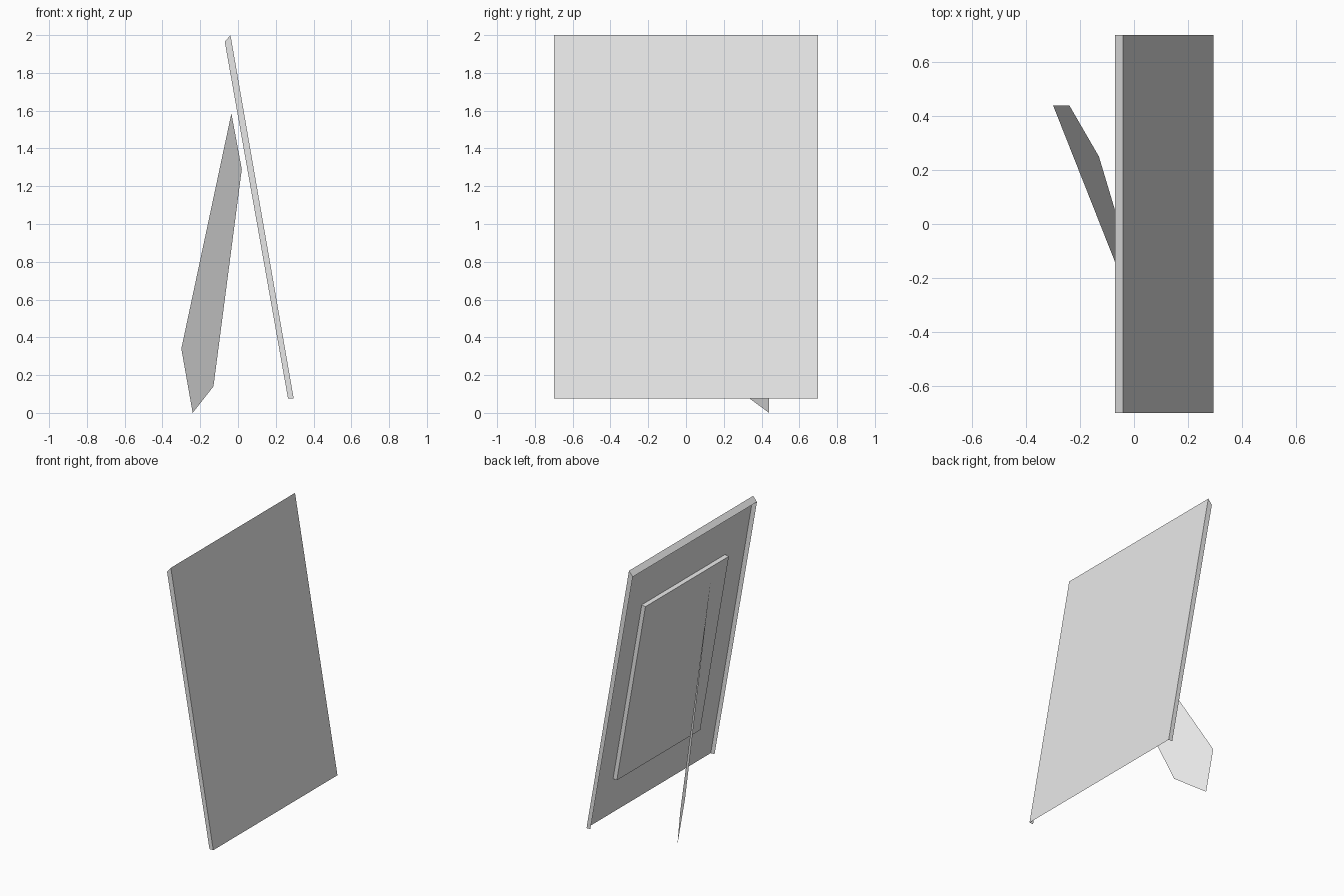
import bpy
from mathutils import Vector

cube = bpy.data.objects.get("Cube")
if cube:
    bpy.data.objects.remove(cube)

grey = bpy.data.materials.new("light_grey")
grey.use_nodes = True
grey.diffuse_color = (0.8, 0.8, 0.8, 1)
grey.node_tree.nodes["Principled BSDF"].inputs["Base Color"].default_value = (0.8, 0.8, 0.8, 1)


def add_part(name, verts, faces):
    mesh = bpy.data.meshes.new(name)
    mesh.from_pydata(verts, [], faces)
    mesh.materials.append(grey)
    obj = bpy.data.objects.new(name, mesh)
    bpy.context.collection.objects.link(obj)
    return obj


def shell(name, profile, half_width, faces):
    """Side profile (x, z) repeated at the -y and +y edges."""
    verts = [(x, y, z) for y in (-half_width, half_width) for x, z in profile]
    return add_part(name, verts, faces)


# Leaning front sheet, with top and side lips folded back
TOP, BOTTOM = Vector((-0.04, 2.0)), Vector((0.295, 0.075))
FRONT, TOP_LIP, RIGHT_LIP, LEFT_LIP = (0, 3, 7, 4), (0, 4, 5, 1), (0, 1, 2, 3), (4, 7, 6, 5)
shell("frame_panel", [TOP, (-0.07, 1.965), (0.265, 0.075), BOTTOM], 0.7,
      [FRONT, TOP_LIP, RIGHT_LIP, LEFT_LIP])

# Raised backing plate on the rear of the sheet
slope = (BOTTOM - TOP).normalized()
rear = Vector((slope.y, -slope.x)) * 0.03
upper, lower = TOP.lerp(BOTTOM, 0.18), TOP.lerp(BOTTOM, 0.855)
shell("backing_plate", [upper, upper + rear, lower + rear, lower], 0.47,
      [TOP_LIP, RIGHT_LIP, LEFT_LIP, (1, 5, 6, 2), (3, 2, 6, 7)])

# Flat easel leg swung out behind the frame
add_part("easel_leg",
         [(-0.3, 0.44, 0.34), (-0.24, 0.44, 0.0), (-0.13, 0.25, 0.14),
          (0.02, -0.25, 1.29), (-0.035, -0.23, 1.585)],
         [(4, 3, 2, 1, 0)])
